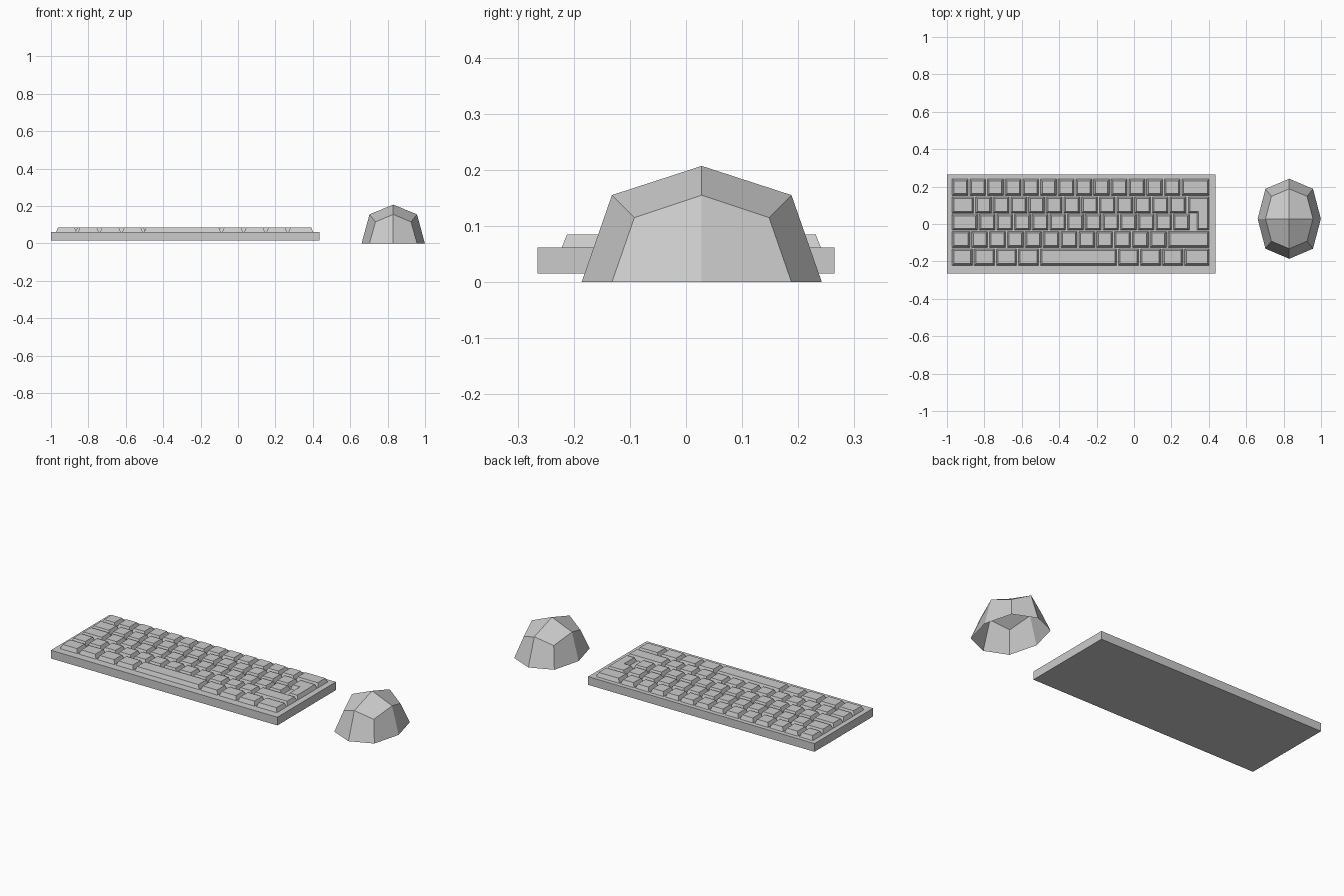
import bpy, bmesh
from math import cos, sin, pi

if "Cube" in bpy.data.objects:
    bpy.data.objects.remove(bpy.data.objects["Cube"])


def finish(bm, name):
    bmesh.ops.recalc_face_normals(bm, faces=bm.faces)
    me = bpy.data.meshes.new(name)
    bm.to_mesh(me)
    bm.free()
    ob = bpy.data.objects.new(name, me)
    bpy.context.collection.objects.link(ob)
    return ob


def prism(bm, pts, z0, z1, inset=0.0):
    """Axis-aligned counter-clockwise outline raised from z0 to z1, top pulled in."""
    n = len(pts)
    low = [bm.verts.new((x, y, z0)) for x, y in pts]
    top = []
    for i, (x, y) in enumerate(pts):
        for a, b in ((pts[i - 1], pts[i]), (pts[i], pts[(i + 1) % n])):
            dx, dy = b[0] - a[0], b[1] - a[1]
            length = abs(dx) + abs(dy)
            x -= dy / length * inset
            y += dx / length * inset
        top.append(bm.verts.new((x, y, z1)))
    bm.faces.new(low[::-1])
    bm.faces.new(top)
    for i in range(n):
        j = (i + 1) % n
        bm.faces.new((low[i], low[j], top[j], top[i]))


def rect(x0, x1, y0, y1):
    return [(x0, y0), (x1, y0), (x1, y1), (x0, y1)]


# keyboard case
bm = bmesh.new()
prism(bm, rect(-1.0, 0.435, -0.265, 0.265), 0.015, 0.062)
finish(bm, "keyboard_case")

# key rows: y range and key boundaries along x
LEFT, RIGHT, PITCH, GAP = -0.977, 0.406, 0.0945, 0.004


def run(start, count, pitch=PITCH):
    return [start + pitch * i for i in range(count + 1)]


rows = [
    ("number_row", 0.150, 0.243, run(LEFT, 13) + [RIGHT]),
    ("upper_row", 0.056, 0.148, [LEFT] + run(-0.852, 12)),
    ("home_row", -0.036, 0.055, [LEFT] + run(-0.833, 12)),
    ("lower_row", -0.128, -0.037, [LEFT] + run(-0.873, 11, 0.0955) + [RIGHT]),
    ("bottom_row", -0.224, -0.130,
     run(LEFT, 4, 0.118) + run(-0.088, 3, 0.118) + [RIGHT]),
]
for name, y0, y1, xs in rows:
    bm = bmesh.new()
    for a, b in zip(xs, xs[1:]):
        prism(bm, rect(a + GAP, b - GAP, y0 + GAP / 2, y1 - GAP / 2),
              0.060, 0.085, 0.010)
    finish(bm, name + "_keys")

# L-shaped return key spanning two rows
bm = bmesh.new()
prism(bm, [(0.335, -0.034), (0.402, -0.034), (0.402, 0.146),
           (0.290, 0.146), (0.290, 0.058), (0.335, 0.058)], 0.060, 0.085, 0.010)
finish(bm, "return_key")

# mouse: open-bottomed faceted dome, quads like a once-subdivided cube
CX, CY = 0.830, 0.028
bm = bmesh.new()


def ring(mid, corner, z_mid, z_corner):
    verts = []
    for k in range(8):
        (rx, ry), z = (corner, z_corner) if k % 2 else (mid, z_mid)
        s = 2 ** 0.5 if k % 2 else 1.0
        a = k * pi / 4
        verts.append(bm.verts.new((CX + s * rx * cos(a), CY + s * ry * sin(a), z)))
    return verts


foot = ring((0.169, 0.214), (0.127, 0.160), 0.0, 0.0)
brow = ring((0.127, 0.160), (0.095, 0.120), 0.155, 0.115)
apex = bm.verts.new((CX, CY, 0.207))
for k in range(8):
    j = (k + 1) % 8
    bm.faces.new((foot[k], foot[j], brow[j], brow[k]))
for k in range(0, 8, 2):
    bm.faces.new((apex, brow[k], brow[k + 1], brow[(k + 2) % 8]))
finish(bm, "mouse_shell")
